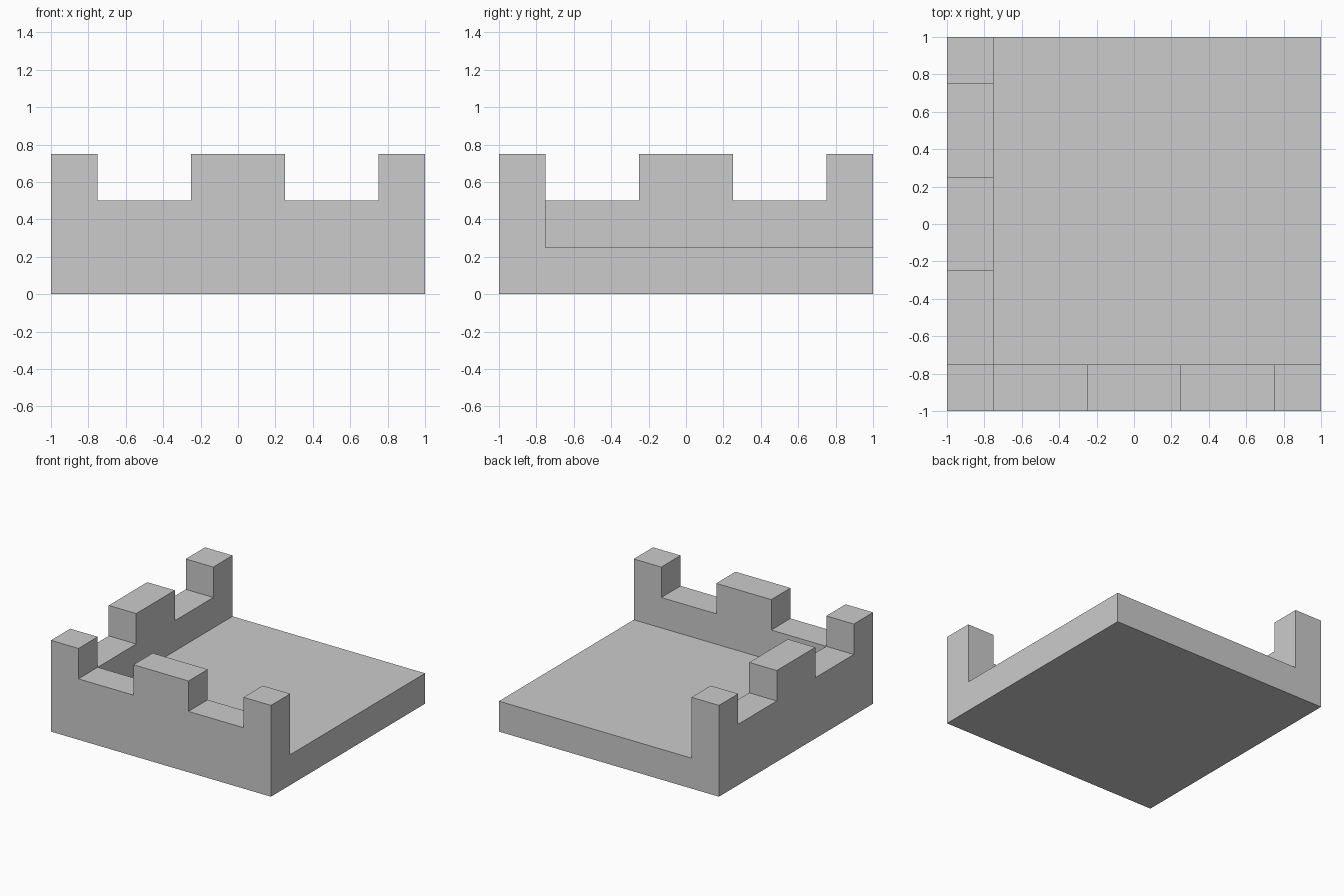
import bpy, bmesh
from mathutils import Matrix

if "Cube" in bpy.data.objects:
    bpy.data.objects.remove(bpy.data.objects["Cube"])

STEP = 0.25                      # height of each level
CUTS = (-0.75, -0.25, 0.25, 0.75)


def is_wall(c):
    # walls run along the front (-y) and left (-x) edges
    return c.x < -0.75 or c.y < -0.75


def is_merlon(c):
    # raised teeth at the ends and middle of each wall
    def tooth(v):
        return abs(v) < 0.25 or abs(v) > 0.75
    return is_wall(c) and tooth(c.x) and tooth(c.y)


def raise_tops(bm, level, test):
    faces = [f for f in bm.faces if f.normal.z > 0.9
             and abs(f.calc_center_median().z - level) < 1e-4
             and test(f.calc_center_median())]
    new = bmesh.ops.extrude_face_region(bm, geom=faces)["geom"]
    old = [f for f in faces if f.is_valid]
    if old:
        bmesh.ops.delete(bm, geom=old, context="FACES_ONLY")
    verts = [g for g in new if isinstance(g, bmesh.types.BMVert)]
    bmesh.ops.translate(bm, verts=verts, vec=(0, 0, STEP))
    bm.normal_update()


# floor slab, divided where walls and teeth begin
bm = bmesh.new()
bmesh.ops.create_cube(bm, size=1, matrix=Matrix.Translation((0, 0, STEP / 2))
                      @ Matrix.Diagonal((2, 2, STEP, 1)))
for cut in CUTS:
    for axis in ((1, 0, 0), (0, 1, 0)):
        bmesh.ops.bisect_plane(bm, geom=bm.verts[:] + bm.edges[:] + bm.faces[:],
                               plane_co=(cut, cut, 0), plane_no=axis)
bm.normal_update()

# walls, then battlement teeth
raise_tops(bm, STEP, is_wall)
raise_tops(bm, 2 * STEP, is_merlon)

# merge coplanar faces
bmesh.ops.recalc_face_normals(bm, faces=bm.faces[:])
bmesh.ops.dissolve_limit(bm, angle_limit=0.01, verts=bm.verts[:], edges=bm.edges[:])

mesh = bpy.data.meshes.new("battlement_corner")
bm.to_mesh(mesh)
bm.free()
bpy.context.collection.objects.link(bpy.data.objects.new("battlement_corner", mesh))
